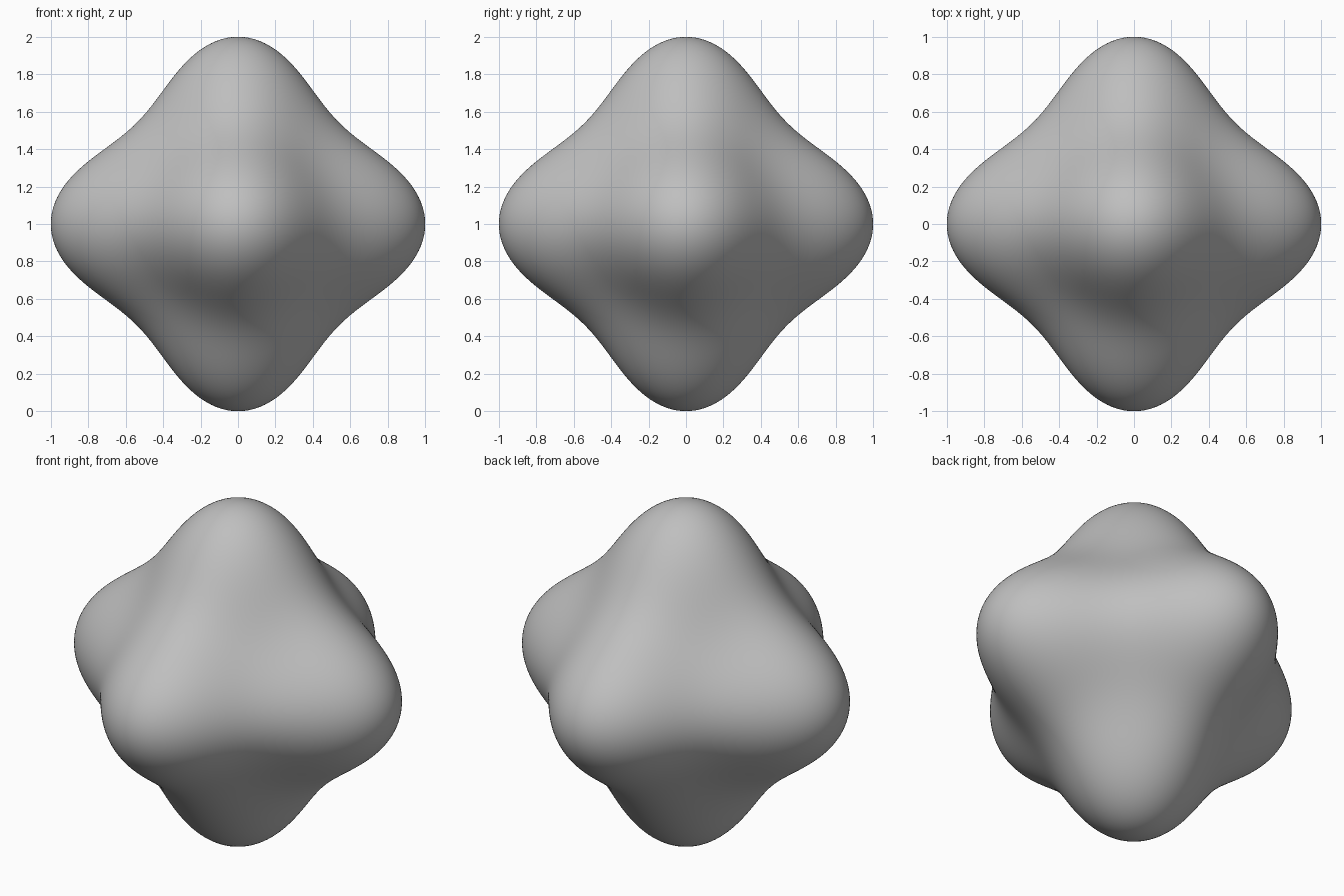
import bpy
import bmesh
import math
from mathutils import Vector

old = bpy.data.objects.get("Cube")
if old:
    bpy.data.objects.remove(old, do_unlink=True)

CUTS = 63            # grid resolution per cube side
SADDLE = 0.765       # radius in the valley between two lobes


def lobed_radius(n):
    """Radius along unit direction n: one unit at six axis tips, lower between."""
    t = 2 * sum(c ** 4 for c in n) - 1
    pit = (n.x * n.y * n.z) ** 2
    return SADDLE + 0.179 * t + 0.056 * t * t - 0.4 * pit


# Plain grey material
grey = bpy.data.materials.new("plain_grey")
grey.use_nodes = True
colour = (0.52, 0.52, 0.52, 1)
grey.diffuse_color = colour
shader = grey.node_tree.nodes["Principled BSDF"]
shader.inputs["Base Color"].default_value = colour
shader.inputs["Roughness"].default_value = 0.6

# Six-lobed body: a fine cube grid pushed out to the lobed radius
bm = bmesh.new()
bmesh.ops.create_cube(bm, size=2)
bmesh.ops.subdivide_edges(bm, edges=bm.edges[:], cuts=CUTS, use_grid_fill=True)
for v in bm.verts:
    n = Vector([math.tan(c * math.pi / 4) for c in v.co]).normalized()
    v.co = n * lobed_radius(n) + Vector((0, 0, 1))
for f in bm.faces:
    f.smooth = True
bmesh.ops.recalc_face_normals(bm, faces=bm.faces[:])

mesh = bpy.data.meshes.new("six_lobed_body")
bm.to_mesh(mesh)
bm.free()
mesh.materials.append(grey)
body = bpy.data.objects.new("six_lobed_body", mesh)
bpy.context.collection.objects.link(body)
